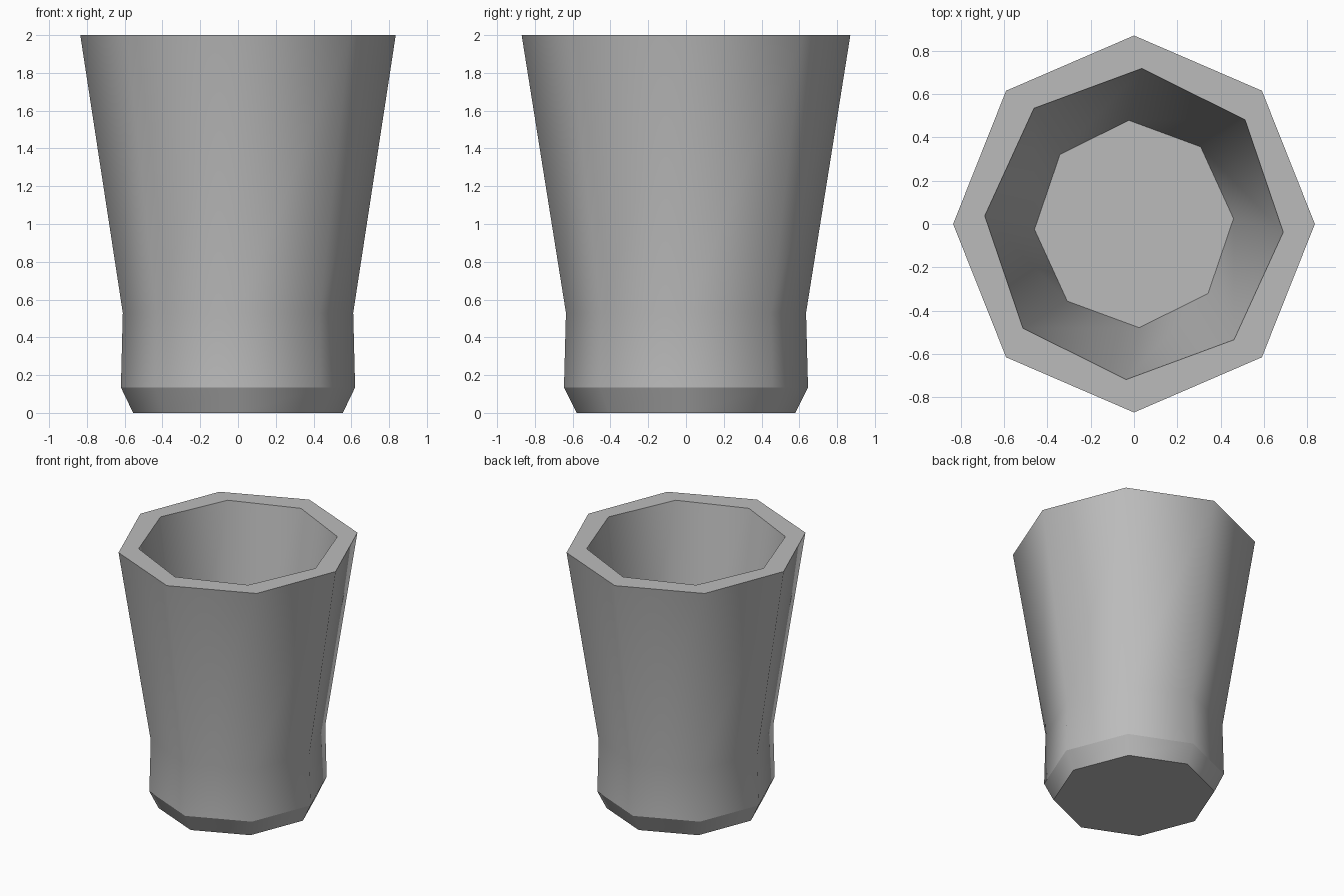
import bpy, bmesh
from math import sin, cos, pi, radians

cube = bpy.data.objects.get("Cube")
if cube:
    bpy.data.objects.remove(cube, do_unlink=True)

SIDES = 8
STRETCH = 1.042  # slightly deeper than wide

grey = bpy.data.materials.new("plain grey")
grey.use_nodes = True
GREY = (0.5, 0.5, 0.5, 1)
grey.diffuse_color = GREY
grey.node_tree.nodes["Principled BSDF"].inputs["Base Color"].default_value = GREY

# Rings from outer base, over the rim, down to the inner floor:
# radius, height, twist in degrees, hard edge
PROFILE = [
    (0.555, 0.0, 0, True),
    (0.62, 0.135, 0, True),
    (0.61, 0.53, 0, False),
    (0.835, 2.0, 0, True),
    (0.69, 2.0, -3, True),
    (0.46, 0.45, 3, True),
]

bm = bmesh.new()


def ring(radius, z, twist):
    angles = [2 * pi * i / SIDES + radians(twist) for i in range(SIDES)]
    return [bm.verts.new((radius * cos(a), radius * STRETCH * sin(a), z)) for a in angles]


rings = [ring(r, z, t) for r, z, t, hard in PROFILE]

# Walls and rim
for low, high in zip(rings, rings[1:]):
    for i in range(SIDES):
        j = (i + 1) % SIDES
        bm.faces.new((low[i], low[j], high[j], high[i]))

# Underside and inner floor
bm.faces.new(rings[0][::-1])
bm.faces.new(rings[-1])

# Smooth sides with crisp rims
for face in bm.faces:
    face.smooth = True
for verts, (r, z, t, hard) in zip(rings, PROFILE):
    for i in range(SIDES):
        bm.edges.get((verts[i], verts[(i + 1) % SIDES])).smooth = not hard

mesh = bpy.data.meshes.new("cup")
bm.to_mesh(mesh)
bm.free()
mesh.materials.append(grey)
cup = bpy.data.objects.new("cup", mesh)
bpy.context.collection.objects.link(cup)
